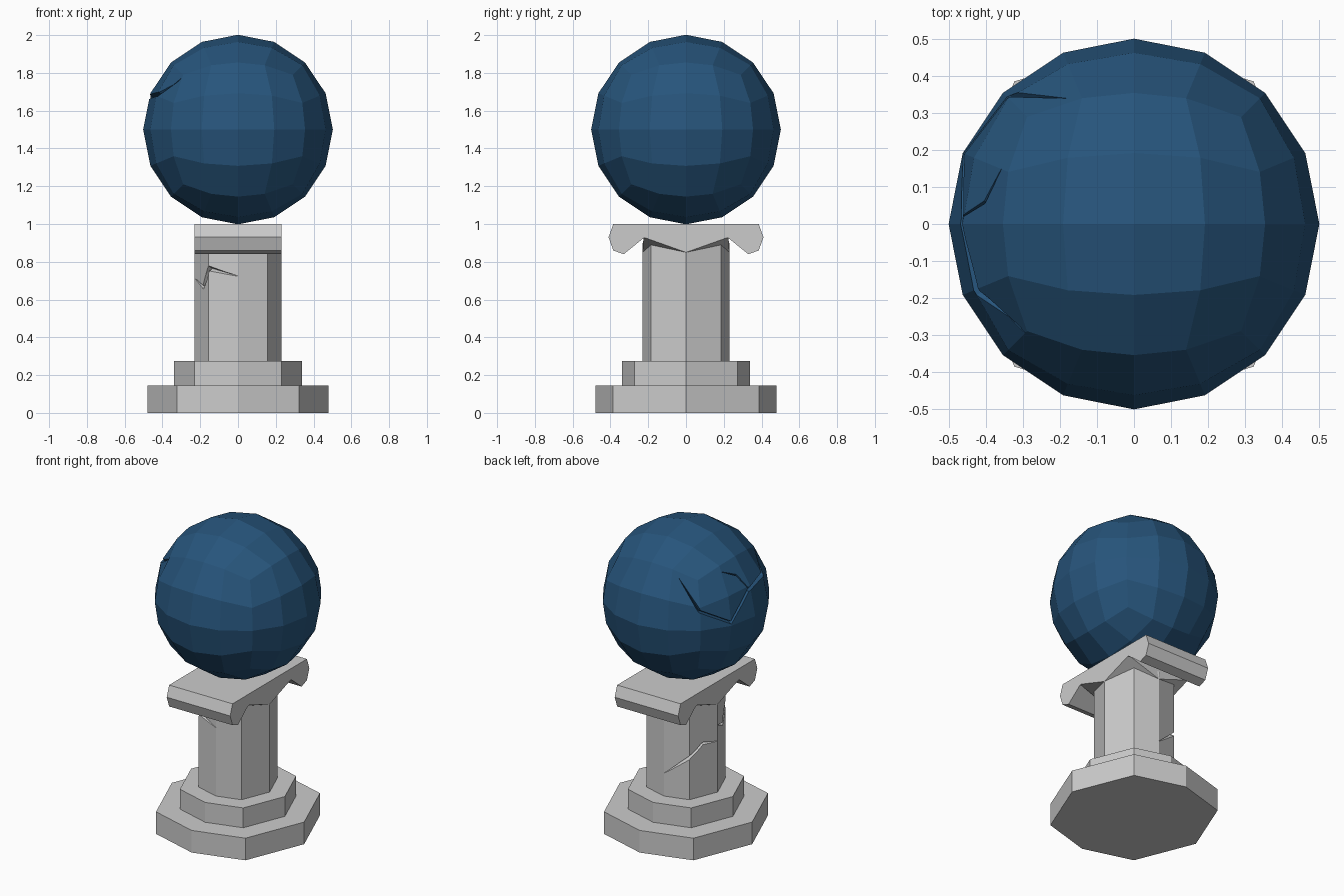
import bpy, bmesh, math
from mathutils import Vector

if "Cube" in bpy.data.objects:
    bpy.data.objects.remove(bpy.data.objects["Cube"])


def make_object(name, bm):
    bmesh.ops.recalc_face_normals(bm, faces=bm.faces[:])
    mesh = bpy.data.meshes.new(name)
    bm.to_mesh(mesh)
    bm.free()
    obj = bpy.data.objects.new(name, mesh)
    bpy.context.collection.objects.link(obj)
    return obj


def prism(name, ring_a, ring_b):
    bm = bmesh.new()
    a = [bm.verts.new(p) for p in ring_a]
    b = [bm.verts.new(p) for p in ring_b]
    bm.faces.new(a)
    bm.faces.new(b)
    n = len(a)
    for i in range(n):
        j = (i + 1) % n
        bm.faces.new((a[i], a[j], b[j], b[i]))
    return make_object(name, bm)


# Slightly uneven octagon shared by plinth, step and column
OCTAGON = [(0, -1), (.675, -.805), (1, 0), (.675, .805),
           (0, 1), (-.675, .805), (-1, 0), (-.675, -.805)]


def octagon(name, r, z0, z1):
    return prism(name, [(x * r, y * r, z0) for x, y in OCTAGON],
                 [(x * r, y * r, z1) for x, y in OCTAGON])


def carve_crack(target, points, widths, centre, depth=.03):
    """Cut a V-shaped groove along points on the surface of target."""
    pts = [Vector(p) for p in points]
    bm = bmesh.new()
    rings = []
    for i, p in enumerate(pts):
        tangent = (pts[min(i + 1, len(pts) - 1)] - pts[max(i - 1, 0)]).normalized()
        out = centre(p)
        side = tangent.cross(out).normalized() * widths[i]
        d = depth if 0 < i < len(pts) - 1 else .004
        rings.append([bm.verts.new(q) for q in
                      (p + out * .03 + side, p + out * .03 - side, p - out * d)])
    for a, b in zip(rings, rings[1:]):
        for k in range(3):
            m = (k + 1) % 3
            bm.faces.new((a[k], a[m], b[m], b[k]))
    bm.faces.new(rings[0])
    bm.faces.new(rings[-1])
    bmesh.ops.triangulate(bm, faces=bm.faces[:])
    cutter = make_object("crack_cutter", bm)
    cutter.hide_render = True
    mod = target.modifiers.new("crack", 'BOOLEAN')
    mod.operation = 'DIFFERENCE'
    mod.solver = 'EXACT'
    mod.object = cutter
    bpy.context.view_layer.objects.active = target
    bpy.ops.object.modifier_apply(modifier=mod.name)
    bpy.data.objects.remove(cutter, do_unlink=True)


# Stepped base and column
octagon("plinth", .48, 0, .145)
octagon("base_step", .34, .145, .275)
column = octagon("column", .23, .275, .9)

# Cracks around the left side of the column
from_axis = lambda p: Vector((p.x, p.y, 0)).normalized()
carve_crack(column, [(0, -.23, .725), (-.155, -.185, .765), (-.185, -.115, .665),
                     (-.226, -.01, .71)], [.004, .03, .022, .012], from_axis)
carve_crack(column, [(0, .23, .425), (-.155, .185, .55), (-.19, .1, .62),
                     (-.228, .005, .61)], [.004, .018, .018, .006], from_axis)

# Neck flaring from the column to the capital
bm = bmesh.new()
for x, y in OCTAGON:
    z = .89 if x and y else .85
    bm.verts.new((x * .23, y * .23, z))
for x in (-.23, .23):
    for y in (-.225, .225):
        bm.verts.new((x, y, .93))
hull = bmesh.ops.convex_hull(bm, input=bm.verts[:])
make_object("neck", bm)

# Scroll-ended capital, profile swept along x
half = [(.385, 1.0), (.41, .93), (.385, .86), (.33, .84), (.225, .925)]
profile = half + [(-y, z) for y, z in reversed(half)]
prism("capital", [(-.23, y, z) for y, z in profile],
      [(.23, y, z) for y, z in profile])

# Faceted ball made from an evenly divided cube
bm = bmesh.new()
bmesh.ops.create_cube(bm, size=2)
bmesh.ops.subdivide_edges(bm, edges=bm.edges[:], cuts=3, use_grid_fill=True)
ball_centre = Vector((0, 0, 1.5))
for v in bm.verts:
    d = Vector([math.tan(c * math.pi / 4) for c in v.co])
    v.co = ball_centre + d.normalized() * .502
ball = make_object("ball", bm)

# Cracks across the left side of the ball
from_ball = lambda p: (p - ball_centre).normalized()


def on_ball(points):
    return [ball_centre + (Vector(p) - ball_centre).normalized() * .495 for p in points]


carve_crack(ball, on_ball([(-.18, .345, 1.81), (-.345, .35, 1.62), (-.46, .19, 1.52),
                           (-.47, .02, 1.67), (-.43, -.19, 1.69), (-.3, -.3, 1.78)]),
            [.003, .014, .016, .018, .022, .003], from_ball, .035)
carve_crack(ball, on_ball([(-.47, .015, 1.67), (-.41, .06, 1.77), (-.36, .15, 1.81)]),
            [.008, .012, .003], from_ball)

blue = bpy.data.materials.new("blue")
blue.diffuse_color = (.02, .09, .2, 1)
blue.use_nodes = True
blue.node_tree.nodes["Principled BSDF"].inputs["Base Color"].default_value = blue.diffuse_color
ball.data.materials.clear()
ball.data.materials.append(blue)
